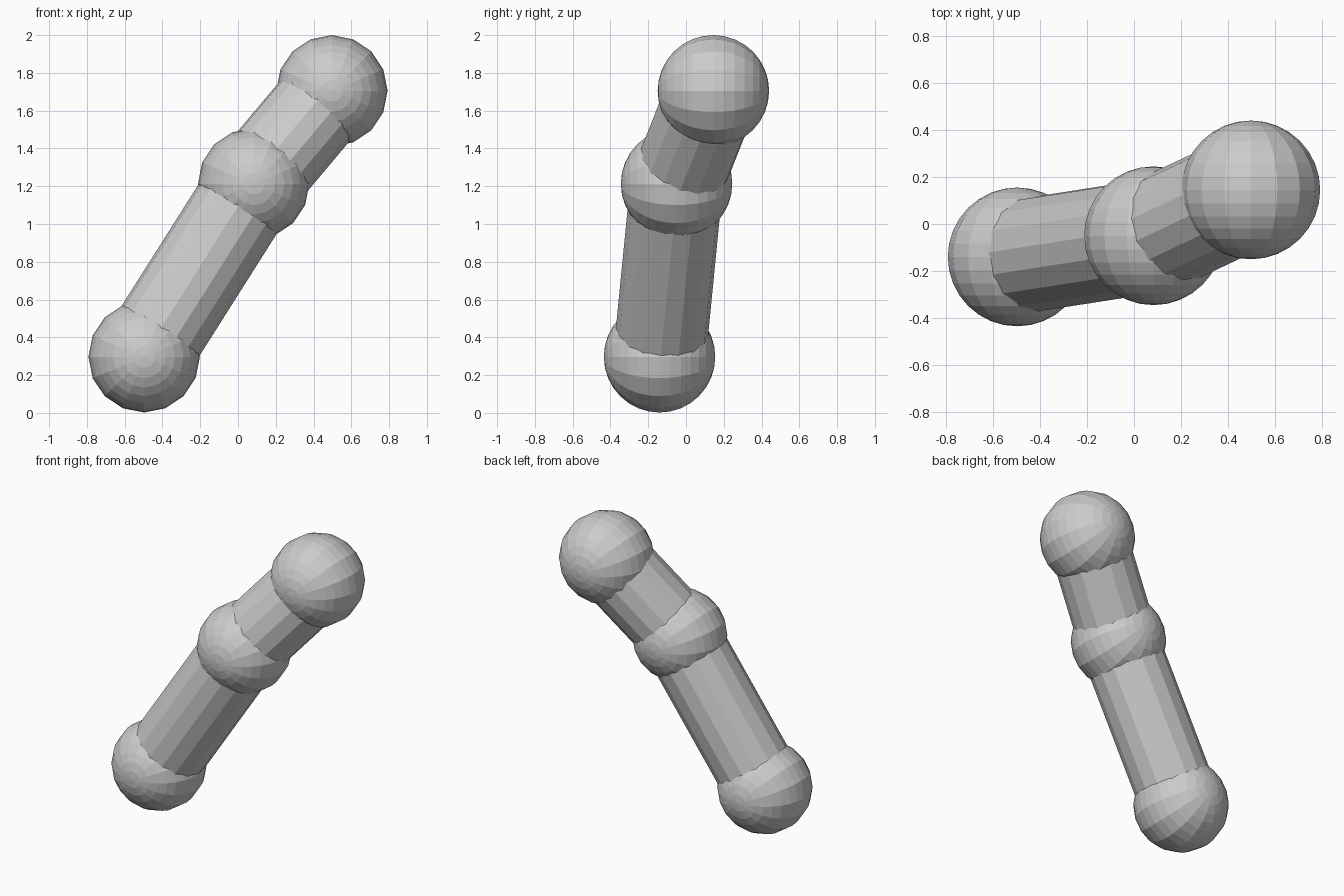
import bpy
from math import pi
from mathutils import Vector

if "Cube" in bpy.data.objects:
    bpy.data.objects.remove(bpy.data.objects["Cube"])

JOINT_R, LIMB_R, SIDES, RINGS = 0.295, 0.245, 16, 16


def joint(name, center):
    # Faceted ball with its poles facing front and back
    bpy.ops.mesh.primitive_uv_sphere_add(segments=SIDES, ring_count=RINGS, radius=JOINT_R,
                                         location=center, rotation=(pi / 2, 0, 0))
    bpy.context.object.name = name


def limb(name, start, end):
    # Faceted rod running from one joint centre to the next
    a, b = Vector(start), Vector(end)
    turn = Vector((0, 0, 1)).rotation_difference(b - a)
    bpy.ops.mesh.primitive_cylinder_add(vertices=SIDES, radius=LIMB_R, depth=(b - a).length,
                                        location=(a + b) / 2, rotation=turn.to_euler())
    bpy.context.object.name = name


lower = (-0.497, -0.14, 0.297)
middle = (0.083, -0.05, 1.213)
upper = (0.497, 0.145, 1.705)

# Ball joints
for name, center in (("lower_joint", lower), ("middle_joint", middle), ("upper_joint", upper)):
    joint(name, center)

# Connecting limbs
limb("lower_limb", lower, middle)
limb("upper_limb", middle, upper)
